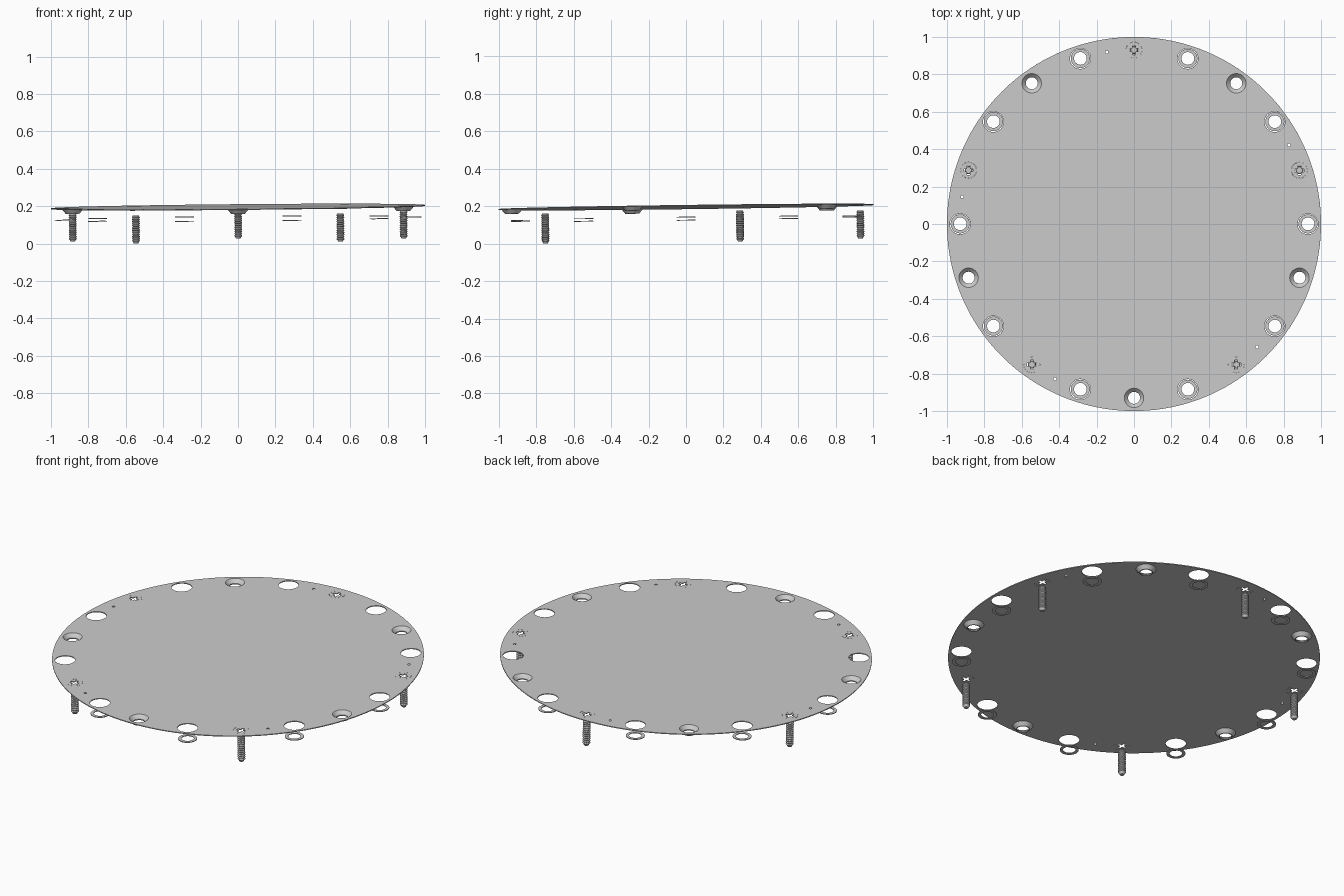
import bpy, bmesh
from math import sin, cos, pi, radians
from mathutils import Matrix, Vector

cube = bpy.data.objects.get("Cube")
if cube:
    bpy.data.objects.remove(cube)

R = 0.93          # bolt circle radius
T = 0.0025        # half thickness of the plate

steel = bpy.data.materials.new("grey_steel")
steel.use_nodes = True
grey = (0.60, 0.60, 0.60, 1)
steel.diffuse_color = grey
steel.node_tree.nodes["Principled BSDF"].inputs["Base Color"].default_value = grey

# The whole assembly leans very slightly
normal = Vector((-0.009, -0.013, 1)).normalized()
LEAN = Matrix.Translation((0, 0, 0.195)) @ Vector((0, 0, 1)).rotation_difference(normal).to_matrix().to_4x4()


def at(deg):
    return R * cos(radians(deg)), R * sin(radians(deg))


def circle(x, y, r, n=32):
    return [(x + r * cos(2 * pi * i / n), y + r * sin(2 * pi * i / n)) for i in range(n)]


def finish(name, mesh, local=Matrix()):
    ob = bpy.data.objects.new(name, mesh)
    bpy.context.collection.objects.link(ob)
    ob.matrix_world = LEAN @ local
    mesh.materials.clear()
    mesh.materials.append(steel)
    bpy.ops.object.select_all(action='DESELECT')
    ob.select_set(True)
    bpy.context.view_layer.objects.active = ob
    bpy.ops.object.shade_smooth_by_angle(angle=radians(30))
    return ob


def sheet(name, loops):
    """Flat sheet: first loop is the outline, the rest are holes."""
    cu = bpy.data.curves.new(name, 'CURVE')
    cu.dimensions, cu.fill_mode, cu.extrude = '2D', 'BOTH', T
    for pts in loops:
        sp = cu.splines.new('POLY')
        sp.points.add(len(pts) - 1)
        for p, (x, y) in zip(sp.points, pts):
            p.co = (x, y, 0, 1)
        sp.use_cyclic_u = True
    tmp = bpy.data.objects.new(name + "_outline", cu)
    bpy.context.collection.objects.link(tmp)
    bpy.context.view_layer.update()
    mesh = bpy.data.meshes.new_from_object(tmp.evaluated_get(bpy.context.evaluated_depsgraph_get()))
    bpy.data.objects.remove(tmp)
    bm = bmesh.new()
    bm.from_mesh(mesh)
    bmesh.ops.remove_doubles(bm, verts=bm.verts, dist=1e-5)
    bmesh.ops.recalc_face_normals(bm, faces=bm.faces)
    bm.to_mesh(mesh)
    bm.free()
    return mesh


def lathe(name, profile, n=32, closed=True):
    """Revolve an (r, z) profile around z."""
    bm = bmesh.new()
    rings = [[bm.verts.new((r * cos(2 * pi * i / n), r * sin(2 * pi * i / n), z)) for i in range(n)]
             for r, z in profile]
    pairs = list(zip(rings, rings[1:]))
    if closed:
        pairs.append((rings[-1], rings[0]))
    else:
        bm.faces.new(rings[0])
        bm.faces.new(rings[-1])
    for a, b in pairs:
        for i in range(n):
            j = (i + 1) % n
            bm.faces.new((a[i], a[j], b[j], b[i]))
    bmesh.ops.recalc_face_normals(bm, faces=bm.faces)
    mesh = bpy.data.meshes.new(name)
    bm.to_mesh(mesh)
    bm.free()
    return mesh


screw_angles = [18 + 72 * k for k in range(5)]
dimple_angles = [54 + 72 * k for k in range(5)]
washer_angles = [36 * k for k in range(10)]

# Round plate with all its holes
holes = [circle(*at(a), 0.055) for a in washer_angles]
holes += [circle(*at(a), 0.054) for a in dimple_angles]
holes += [circle(*at(a), 0.043) for a in screw_angles]
holes += [circle(*at(a + 9), 0.008, 12) for a in screw_angles]
finish("round_plate", sheet("round_plate", [circle(0, 0, 1, 160)] + holes))

# Countersunk dimples
for k, a in enumerate(dimple_angles):
    cup = lathe("dimple", [(0.0545, T), (0.052, T), (0.032, -0.018), (0.032, -0.024),
                           (0.037, -0.024), (0.0545, -T)])
    finish(f"countersunk_dimple_{k + 1}", cup, Matrix.Translation((*at(a), 0)))

# Washers floating under the large holes
for k, a in enumerate(washer_angles):
    ring = lathe("washer", [(0.034, 0.002), (0.051, 0.002), (0.051, -0.002), (0.034, -0.002)])
    finish(f"washer_{k + 1}", ring, Matrix.Translation((*at(a), -0.062)))

# Screw heads flush in the plate, with a cross slot, and threaded shafts below
w, arm = 0.008, 0.025
cross = []
for q in range(4):
    c, s = cos(q * pi / 2), sin(q * pi / 2)
    cross += [(x * c - y * s, x * s + y * c) for x, y in ((arm, -w), (arm, w), (w, w))]

top, bottom, pitch = -0.03, -0.18, 0.0115
thread = [(0.017, top)]
z = top - 0.003
while z - pitch > bottom + 0.003:
    thread += [(0.0165, z), (0.021, z - pitch * 0.4), (0.021, z - pitch * 0.6)]
    z -= pitch
thread += [(0.0165, z), (0.012, bottom)]

for k, a in enumerate(screw_angles):
    place = Matrix.Translation((*at(a), 0))
    finish(f"screw_head_{k + 1}", sheet("screw_head", [circle(0, 0, 0.0425), cross]), place)
    finish(f"screw_shaft_{k + 1}", lathe("screw_shaft", thread, 24, closed=False), place)
